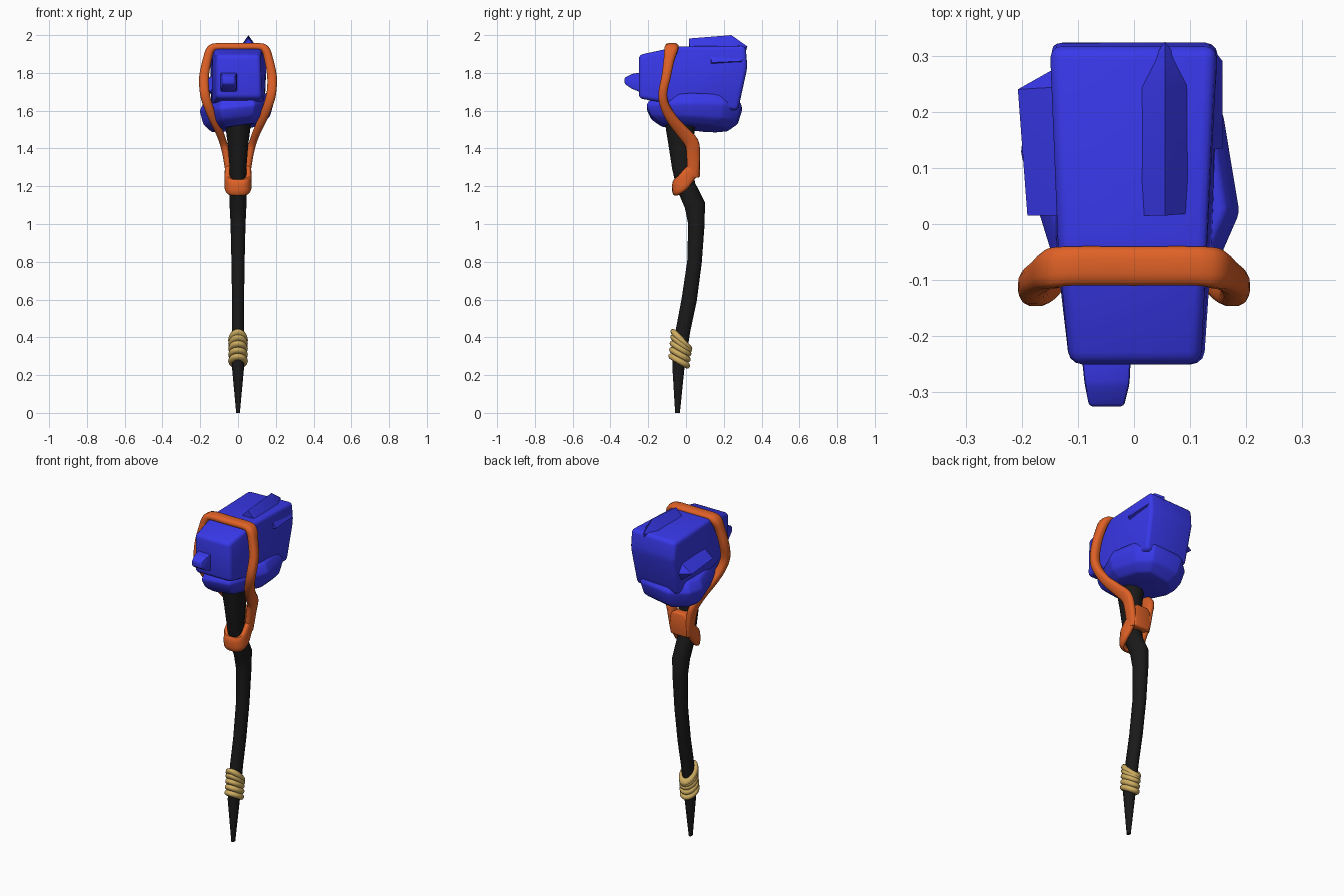
import bpy, bmesh, math
from mathutils import Vector

if "Cube" in bpy.data.objects:
    bpy.data.objects.remove(bpy.data.objects["Cube"])


def material(name, rgb):
    m = bpy.data.materials.new(name)
    m.diffuse_color = (*rgb, 1)
    m.use_nodes = True
    m.node_tree.nodes["Principled BSDF"].inputs["Base Color"].default_value = m.diffuse_color
    return m


STONE = material("blue_stone", (0.04, 0.04, 0.83))
STRAP = material("orange_strap", (0.74, 0.12, 0.02))
WOOD = material("black_wood", (0.01, 0.01, 0.01))
CORD = material("gold_cord", (0.62, 0.42, 0.12))


def finish(name, bm, mat, angle):
    bmesh.ops.recalc_face_normals(bm, faces=bm.faces[:])
    me = bpy.data.meshes.new(name)
    bm.to_mesh(me)
    bm.free()
    ob = bpy.data.objects.new(name, me)
    bpy.context.collection.objects.link(ob)
    me.materials.append(mat)
    bpy.ops.object.select_all(action='DESELECT')
    ob.select_set(True)
    bpy.context.view_layer.objects.active = ob
    bpy.ops.object.shade_smooth_by_angle(angle=math.radians(angle))
    return ob


def hull(name, pts, mat, bevel=0.0, segments=3, angle=40):
    """Convex solid around a few corner points, with rounded edges."""
    bm = bmesh.new()
    for p in pts:
        bm.verts.new(p)
    res = bmesh.ops.convex_hull(bm, input=bm.verts[:])
    loose = [v for v in bm.verts if not v.link_faces]
    bmesh.ops.delete(bm, geom=loose, context='VERTS')
    bmesh.ops.dissolve_limit(bm, angle_limit=math.radians(4),
                             verts=bm.verts[:], edges=bm.edges[:])
    if bevel:
        bmesh.ops.bevel(bm, geom=bm.edges[:], offset=bevel, segments=segments,
                        profile=0.5, affect='EDGES', clamp_overlap=True)
    return finish(name, bm, mat, angle)


def catmull(pts, steps):
    out = []
    for i in range(len(pts) - 1):
        p = [Vector(pts[max(0, min(len(pts) - 1, i + k))]) for k in (-1, 0, 1, 2)]
        for s in range(steps):
            t = s / steps
            out.append(0.5 * (2 * p[1] + (p[2] - p[0]) * t
                              + (2 * p[0] - 5 * p[1] + 4 * p[2] - p[3]) * t * t
                              + (3 * p[1] - p[0] - 3 * p[2] + p[3]) * t ** 3))
    return out + [Vector(pts[-1])]


def sweep(name, pts, mat, ref, sides=12, steps=1, power=1.0, angle=50):
    """Tube along (x, y, z, radius along ref, other radius)."""
    pts = catmull(pts, steps)
    bm = bmesh.new()
    rings = []
    for i, p in enumerate(pts):
        t = (pts[min(i + 1, len(pts) - 1)] - pts[max(i - 1, 0)])
        t = Vector(t[:3]).normalized()
        u = Vector(ref)
        u = (u - t * u.dot(t)).normalized()
        v = t.cross(u)
        ring = []
        for k in range(sides):
            a = math.tau * (k + 0.5) / sides
            c, s = math.cos(a), math.sin(a)
            c, s = (math.copysign(abs(w) ** power, w) for w in (c, s))
            ring.append(bm.verts.new(Vector(p[:3]) + u * c * p[3] + v * s * p[4]))
        rings.append(ring)
    for r, q in zip(rings, rings[1:]):
        for k in range(sides):
            j = (k + 1) % sides
            bm.faces.new((r[k], r[j], q[j], q[k]))
    bm.faces.new(rings[0])
    bm.faces.new(rings[-1])
    return finish(name, bm, mat, angle)


def both_sides(half):
    return [(-p[0], *p[1:]) for p in reversed(half[1:])] + half


# Curved handle: y, z, half depth, half width
handle = [(-.045, 0, .013, .010), (-.04, .25, .034, .034), (-.015, .44, .040, .034),
          (.017, .6, .042, .033), (.045, .8, .040, .036), (.055, 1.0, .045, .041),
          (.047, 1.1, .057, .046), (.0, 1.2, .053, .048), (-.022, 1.3, .054, .046),
          (-.027, 1.42, .068, .056), (-.033, 1.6, .092, .08)]
sweep("handle", [(0, y, z, a, b) for y, z, a, b in handle], WOOD, (0, 1, 0))

# Cord coils round the grip
for i, (z, tilt, length) in enumerate([(.275, -30, 1.25), (.308, -31, 1.25),
                                       (.34, -33, 1.28), (.366, -40, 1.35),
                                       (.385, -46, 1.5)]):
    bpy.ops.mesh.primitive_torus_add(
        major_radius=.035, minor_radius=.017, major_segments=24, minor_segments=10,
        location=(0, -.038 + .1 * (z - .25), z), rotation=(math.radians(tilt), 0, 0))
    coil = bpy.context.object
    coil.name = f"cord_coil_{i + 1}"
    coil.scale = (1, length, 1)
    coil.data.materials.append(CORD)
    bpy.ops.object.shade_smooth()

# Strap that loops over the stone and runs down to the back of the handle
arm = [(0, -.075, 1.938, .036, .02), (.115, -.075, 1.938, .036, .02),
       (.147, -.08, 1.92, .036, .023), (.163, -.09, 1.87, .029, .024),
       (.18, -.105, 1.78, .025, .026), (.176, -.123, 1.69, .024, .026),
       (.156, -.11, 1.62, .025, .025), (.128, -.07, 1.55, .03, .023),
       (.1, -.02, 1.49, .034, .021), (.078, .03, 1.43, .038, .02),
       (.063, .038, 1.37, .036, .02), (.053, .038, 1.3, .034, .018),
       (.046, .036, 1.25, .03, .018)]
sweep("strap_loop", both_sides(arm), STRAP, (0, 1, 0), steps=3, power=.75)

# Lower band wrapping the front of the handle
band = [(0, -.056, 1.193, .044, .018), (.036, -.05, 1.196, .044, .019),
        (.053, -.02, 1.218, .042, .018), (.053, .01, 1.255, .04, .018),
        (.05, .04, 1.29, .038, .018)]
sweep("strap_front_band", both_sides(band), STRAP, (0, 0, 1), steps=3, power=.75)

# Back plate joining both arms
plate = [(s * x, y, z) for s in (-1, 1) for y in (.02, .074)
         for x, z in ((.052, 1.245), (.06, 1.36), (.035, 1.385))]
hull("strap_back_plate", plate, STRAP, .012)

# Main head stone, narrower at the front
main = [(-.115, -.25, 1.895), (.118, -.25, 1.895), (-.115, -.25, 1.665), (.125, -.25, 1.665),
        (-.135, -.04, 1.94), (.135, -.04, 1.94), (-.14, -.04, 1.63), (.14, -.04, 1.63),
        (-.15, .315, 1.935), (.148, .315, 1.945), (-.15, .325, 1.83), (.15, .325, 1.83),
        (-.14, .275, 1.6), (.14, .275, 1.6)]
hull("main_stone", main, STONE, .022)

# Irregular slab below the main stone, leaning down towards -x
outline = [(-.1, -.21), (.09, -.21), (.145, -.06), (.19, .02), (.172, .13), (.16, .2),
           (.1, .295), (-.09, .3), (-.18, .22), (-.205, .13), (-.155, -.04)]
slab = []
for z, s in ((1.51, .68), (1.55, .9), (1.62, 1), (1.675, .86)):
    for x, y in outline:
        slab.append((x * s, .045 + (y - .045) * s, z + .1 * x - .05 * (y - .05) * (z < 1.6)))
hull("lower_slab", slab, STONE, .01, 2)

# Nub on the front face
nub = [(x, -.22, z) for x in (-.095, -.005) for z in (1.69, 1.805)]
nub += [(x, -.285, z) for x in (-.088, -.008) for z in (1.715, 1.795)]
nub += [(x, -.325, z) for x in (-.08, -.018) for z in (1.742, 1.775)]
hull("front_nub", nub, STONE, .006, 2)

# Pointed ridge shards on the top and both flanks
hull("top_shard", [(0, .015, 1.92), (.055, .015, 1.982), (.11, .02, 1.92), (0, .245, 1.92),
                   (.055, .24, 2.0), (.11, .25, 1.92), (.055, .325, 1.94),
                   (.055, .3, 1.86)], STONE)
hull("left_shard", [(-.12, .015, 1.8), (-.19, .015, 1.74), (-.12, .015, 1.68),
                    (-.12, .245, 1.8), (-.207, .24, 1.735), (-.12, .25, 1.67),
                    (-.145, .275, 1.735)], STONE)
hull("right_shard", [(.12, .13, 1.92), (.158, .135, 1.855), (.12, .13, 1.84),
                     (.12, .3, 1.92), (.158, .29, 1.862), (.12, .3, 1.85),
                     (.135, .32, 1.885)], STONE)
